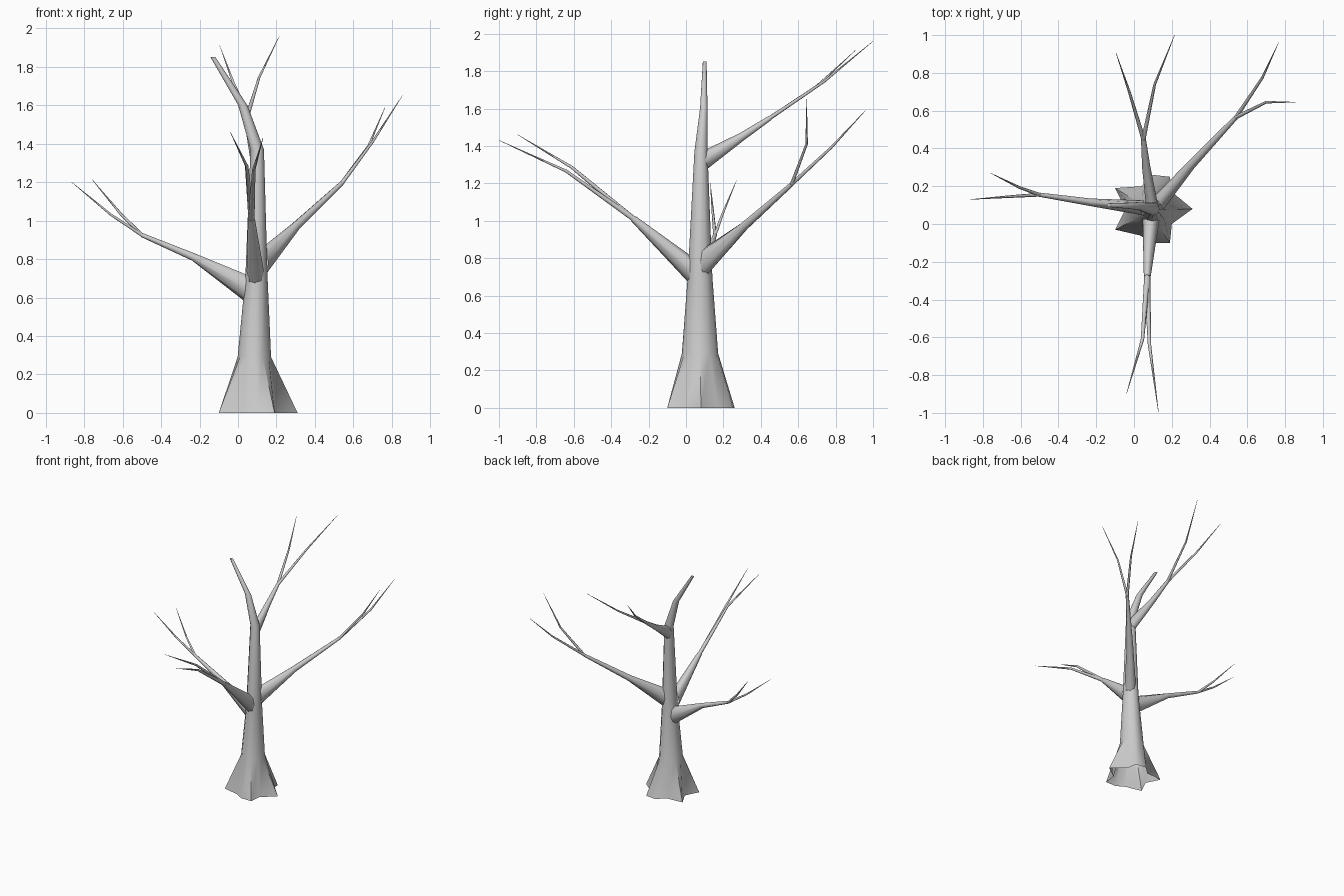
import bpy, bmesh, math
from mathutils import Vector

if "Cube" in bpy.data.objects:
    bpy.data.objects.remove(bpy.data.objects["Cube"])


def skin(name, rings, cap_end=True):
    """Join successive rings of points into a smooth tube."""
    bm = bmesh.new()
    rows = [[bm.verts.new(p) for p in ring] for ring in rings]
    n = len(rows[0])
    for a, b in zip(rows, rows[1:]):
        for i in range(n):
            j = (i + 1) % n
            bm.faces.new((a[i], a[j], b[j], b[i]))
    if cap_end:
        bm.faces.new(rows[-1])
    bmesh.ops.recalc_face_normals(bm, faces=bm.faces)
    mesh = bpy.data.meshes.new(name)
    bm.to_mesh(mesh)
    bm.free()
    ob = bpy.data.objects.new(name, mesh)
    bpy.context.collection.objects.link(ob)
    bpy.ops.object.select_all(action='DESELECT')
    bpy.context.view_layer.objects.active = ob
    ob.select_set(True)
    bpy.ops.object.shade_smooth_by_angle(angle=math.radians(62))
    return ob


def limb(name, path, radii, base=None, sides=8):
    """Tapered tube; base = (half width, half height) of an upright root ring."""
    pts = [Vector(p) for p in path]
    rings = []
    for k, p in enumerate(pts):
        t = Vector()
        if k > 0:
            t += (p - pts[k - 1]).normalized()
        if k < len(pts) - 1:
            t += (pts[k + 1] - p).normalized()
        w = h = radii[k]
        if k == 0 and base:
            t.z = 0
            w, h = base
        t.normalize()
        side = t.cross(Vector((0, 0, 1))).normalized()
        up = side.cross(t)
        rings.append([p + side * w * math.cos(a) + up * h * math.sin(a)
                      for a in (2 * math.pi * i / sides for i in range(sides))])
    return skin(name, rings)


# Trunk: star-shaped open root flare, then tapering rings that lean at the top
roots = [(0.31, 0.08), (0.20, 0.17), (0.19, 0.25), (0.10, 0.26), (0.04, 0.20),
         (-0.10, 0.19), (-0.045, 0.08), (-0.10, -0.03), (0.03, -0.06),
         (0.10, -0.10), (0.19, -0.10), (0.20, 0.0)]
levels = [(0.085, 0.075, 0.29, 0.087, 0.097), (0.096, 0.075, 0.70, 0.058, 0.066),
          (0.10, 0.08, 1.37, 0.035, 0.035), (0.025, 0.095, 1.60, 0.024, 0.02),
          (-0.13, 0.10, 1.85, 0.013, 0.01)]
angles = [math.atan2(y - 0.08, x - 0.09) for x, y in roots]
trunk_rings = [[(x, y, 0) for x, y in roots]]
for cx, cy, z, rx, ry in levels:
    trunk_rings.append([(cx + rx * math.cos(2 * math.pi * i / 12),
                         cy + ry * math.sin(2 * math.pi * i / 12), z)
                        for i in range(12)])
skin("trunk", trunk_rings)

# Branches: root-to-fork path, radii, root ring size, then two twigs each
branches = {
    "left": ([(0.055, 0.085, 0.64), (-0.23, 0.115, 0.81), (-0.50, 0.155, 0.925)],
             (0.07, 0.02, 0.011), (0.04, 0.075),
             [[(-0.66, 0.145, 1.03), (-0.865, 0.13, 1.20)],
              [(-0.61, 0.195, 1.035), (-0.76, 0.27, 1.215)]]),
    "right": ([(0.125, 0.105, 0.78), (0.30, 0.31, 0.97), (0.54, 0.565, 1.195)],
              (0.07, 0.024, 0.012), (0.042, 0.08),
              [[(0.68, 0.775, 1.39), (0.765, 0.96, 1.59)],
               [(0.70, 0.645, 1.41), (0.855, 0.645, 1.65)]]),
    "front": ([(0.09, 0.025, 0.735), (0.07, -0.28, 1.01)],
              (0.07, 0.018), (0.045, 0.078),
              [[(0.045, -0.61, 1.285), (-0.04, -0.90, 1.46)],
               [(0.082, -0.64, 1.265), (0.13, -1.0, 1.43)]]),
    "back": ([(0.095, 0.10, 1.322), (0.065, 0.30, 1.45), (0.05, 0.45, 1.55)],
             (0.05, 0.022, 0.013), (0.032, 0.056),
             [[(-0.025, 0.70, 1.72), (-0.095, 0.905, 1.91)],
              [(0.11, 0.74, 1.745), (0.215, 1.0, 1.96)]]),
}
for label, (path, radii, base, twigs) in branches.items():
    limb(label + "_branch", path, radii, base)
    r = radii[-1]
    for i, twig in enumerate(twigs):
        limb(f"{label}_twig_{i + 1}", [path[-1]] + twig,
             (r * 0.9, max(0.007, r * 0.5), 0.001), sides=6)
